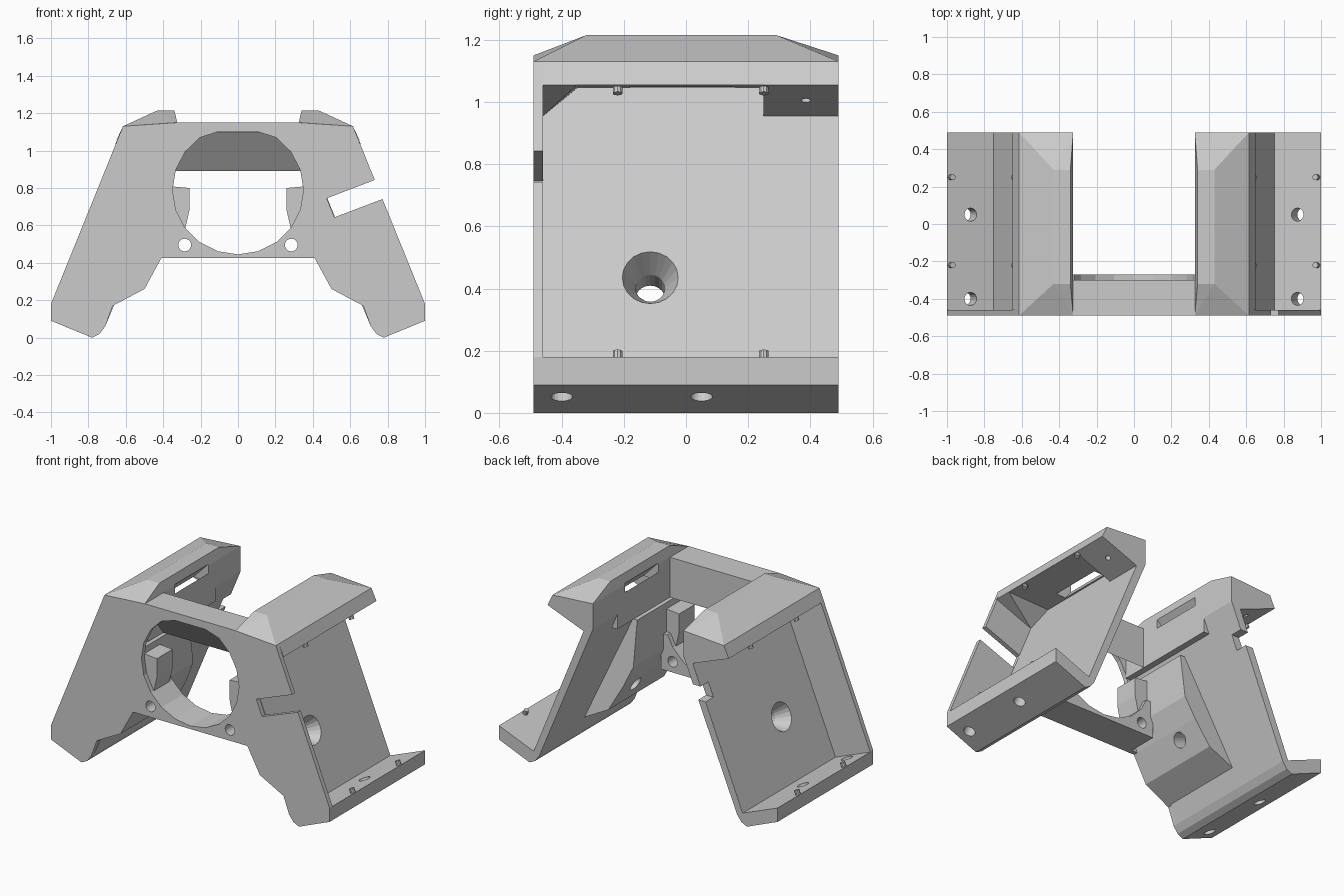
import bpy, bmesh, math
from mathutils import Vector, Matrix

cube = bpy.data.objects.get("Cube")
if cube:
    bpy.data.objects.remove(cube, do_unlink=True)

grey = bpy.data.materials.new("light_grey")
grey.use_nodes = True
colour = (0.6, 0.6, 0.6, 1)
grey.diffuse_color = colour
grey.node_tree.nodes["Principled BSDF"].inputs["Base Color"].default_value = colour

FRONT, BACK, PLATE = -0.49, 0.49, -0.46
OUT = Vector((0.925, 0, 0.38))      # outward normal of the sloping wall
UP = Vector((-0.38, 0, 0.925))      # normal of the lower flange


def finish(name, bm):
    bmesh.ops.recalc_face_normals(bm, faces=bm.faces)
    mesh = bpy.data.meshes.new(name)
    bm.to_mesh(mesh)
    bm.free()
    mesh.materials.append(grey)
    ob = bpy.data.objects.new(name, mesh)
    bpy.context.collection.objects.link(ob)
    return ob


def prism(name, profile, y0, y1, s=1, lean=None):
    """Extrude an xz profile along y; lean(z) shifts the far end."""
    bm = bmesh.new()
    face = bm.faces.new([bm.verts.new((s * x, y0, z)) for x, z in profile])
    ext = bmesh.ops.extrude_face_region(bm, geom=[face])
    for v in ext["geom"]:
        if isinstance(v, bmesh.types.BMVert):
            v.co.y = y1 + (lean(v.co.z) if lean else 0)
    return finish(name, bm)


def hull(name, points, s=1):
    bm = bmesh.new()
    verts = [bm.verts.new((s * x, y, z)) for x, y, z in points]
    bmesh.ops.convex_hull(bm, input=verts)
    return finish(name, bm)


def rod(name, a, b, r1, r2, s=1, sides=20):
    a, b = Vector(a), Vector(b)
    a.x *= s
    b.x *= s
    bm = bmesh.new()
    rot = (b - a).to_track_quat('Z', 'Y').to_matrix().to_4x4()
    bmesh.ops.create_cone(bm, cap_ends=True, segments=sides, radius1=r1, radius2=r2,
                          depth=(b - a).length,
                          matrix=Matrix.Translation((a + b) / 2) @ rot)
    return finish(name, bm)


def cut(targets, cutters):
    for ob in targets:
        for c in cutters:
            c.hide_render = True
            mod = ob.modifiers.new("cut", 'BOOLEAN')
            mod.operation, mod.solver, mod.object = 'DIFFERENCE', 'EXACT', c
        graph = bpy.context.evaluated_depsgraph_get()
        mesh = bpy.data.meshes.new_from_object(ob.evaluated_get(graph))
        ob.modifiers.clear()
        ob.data = mesh


def discard(cutters):
    for c in cutters:
        bpy.data.objects.remove(c, do_unlink=True)


def rect(x0, x1, z0, z1):
    return [(x0, z0), (x1, z0), (x1, z1), (x0, z1)]


# Front plate outline, mirrored
half = [(0.32, 1.15), (0.615, 1.13), (1, 0.18), (1, 0.09), (0.78, 0), (0.74, 0.02),
        (0.71, 0.06), (0.67, 0.17), (0.5, 0.26), (0.41, 0.425)]
plate = prism("front_plate", half + [(-x, z) for x, z in reversed(half)], FRONT, PLATE)

# Bridge behind the plate, with a sloping ceiling above the opening
w = 0.335
hull("upper_bridge", [(x, y, z) for x in (-w, w) for y, z in
     ((PLATE, 1.15), (PLATE, 1.1), (-0.3, 0.89), (-0.3, 1.15))])
lower = prism("lower_bridge", rect(-0.37, 0.37, 0.425, 0.66), PLATE, -0.27)

# Round opening with a flat top, bolt holes and the side notch
ring = [(0.35 * math.cos(i * math.tau / 20), min(1.1, 0.79 + 0.345 * math.sin(i * math.tau / 20)))
        for i in range(20)]
cutters = [prism("opening_cutter", ring, -0.6, 0)]
for s in (-1, 1):
    cutters.append(rod("bolt_cutter", (0.285, -0.6, 0.495), (0.285, 0, 0.495), 0.034, 0.034, s))
notch = prism("notch_cutter", [(0.81, 0.873), (0.475, 0.745), (0.515, 0.643), (0.85, 0.77)], -0.6, -0.4)
cut([plate], cutters + [notch])
cut([lower], cutters)
discard(cutters + [notch])

for s, side in ((1, "left"), (-1, "right")):
    # C-shaped side: top flange, sloping wall and lower flange
    wall = prism(side + "_side_wall",
                 [(0.325, 1.15), (0.615, 1.13), (0.65, 1.055), (0.355, 1.045), (0.75, 0.08),
                  (1, 0.18), (1, 0.09), (0.78, 0), (0.74, 0.02), (0.71, 0.06), (0.325, 0.985)],
                 PLATE, BACK, s)
    # Hipped cap on the top flange
    cap = hull(side + "_top_cap",
               [(x, y, z) for x, z in ((0.325, 1.15), (0.615, 1.13)) for y in (FRONT, BACK)] +
               [(x, y, 1.215) for x in (0.34, 0.43) for y in (-0.32, 0.29)], s)
    # Inner thickening below and above the groove
    boss = prism(side + "_inner_boss",
                 [(0.35, 0.85), (0.35, 0.56), (0.41, 0.425), (0.5, 0.26), (0.67, 0.17),
                  (0.7, 0.1), (0.73, 0.1), (0.422, 0.85)],
                 PLATE, 0, s, lambda z: 0.14 * (0.85 - z))
    prism(side + "_inner_panel", [(0.325, 1.0), (0.325, 0.89), (0.38, 0.89), (0.35, 1.0)],
          PLATE, 0.24, s)
    hull(side + "_opening_block",
         [(x, y, z) for y in (PLATE, -0.3) for x, z in
          ((0.26, 0.8), (0.26, 0.68), (0.285, 0.65), (0.285, 0.57), (0.37, 0.57), (0.37, 0.81))], s)
    # Corner supports under the top flange
    tri = [(0.65, 1.055), (0.391, 0.955), (0.355, 1.045)]
    corner = prism(side + "_back_corner", tri, 0.25, BACK, s)
    hull(side + "_front_gusset", [(x, PLATE, z) for x, z in tri] +
         [(x, -0.35, z) for x, z in (tri[0], tri[2])], s)

    # Countersunk screw hole through the wall
    p = Vector((0.605, -0.115, 0.435))
    screw = [rod("screw_cutter", p - OUT * 0.4, p + OUT * 0.05, 0.047, 0.047, s),
             rod("sink_cutter", p - OUT * 0.09, p + OUT * 0.01, 0.047, 0.095, s)]
    # Vertical holes in the lower flange
    for y in (0.05, -0.4):
        q = Vector((0.89, y, 0.09))
        screw.append(rod("flange_cutter", q - UP * 0.15, q + UP * 0.15, 0.035, 0.035, s))
    slot = prism("slot_cutter", [(0.29, 1.195), (0.29, 1.145), (0.40, 1.0), (0.44, 1.04)],
                 -0.18, 0.16, s)
    tiny = rod("pilot_cutter", Vector((0.52, 0.385, 1.005)) - UP * 0.05,
               Vector((0.52, 0.385, 1.005)) + UP * 0.04, 0.016, 0.016, s, 12)
    extra = [slot]
    if s < 0:
        extra.append(prism("edge_notch_cutter", rect(0.3, 0.6, 0.73, 0.82), 0.41, 0.6, s))
    cut([wall], screw + extra)
    cut([boss], screw[:2])
    cut([cap], [slot])
    cut([corner], [tiny])
    discard(screw + extra + [tiny])

    # Small locating pins on both flanges
    for y in (-0.22, 0.25):
        for name, x, z, d in (("upper", 0.63, 1.055, -1), ("lower", 0.98, 0.17, 1)):
            b = Vector((x, y, z))
            rod(f"{side}_{name}_pin", b - UP * 0.01, b + UP * d * 0.03, 0.016, 0.016, s, 10)
